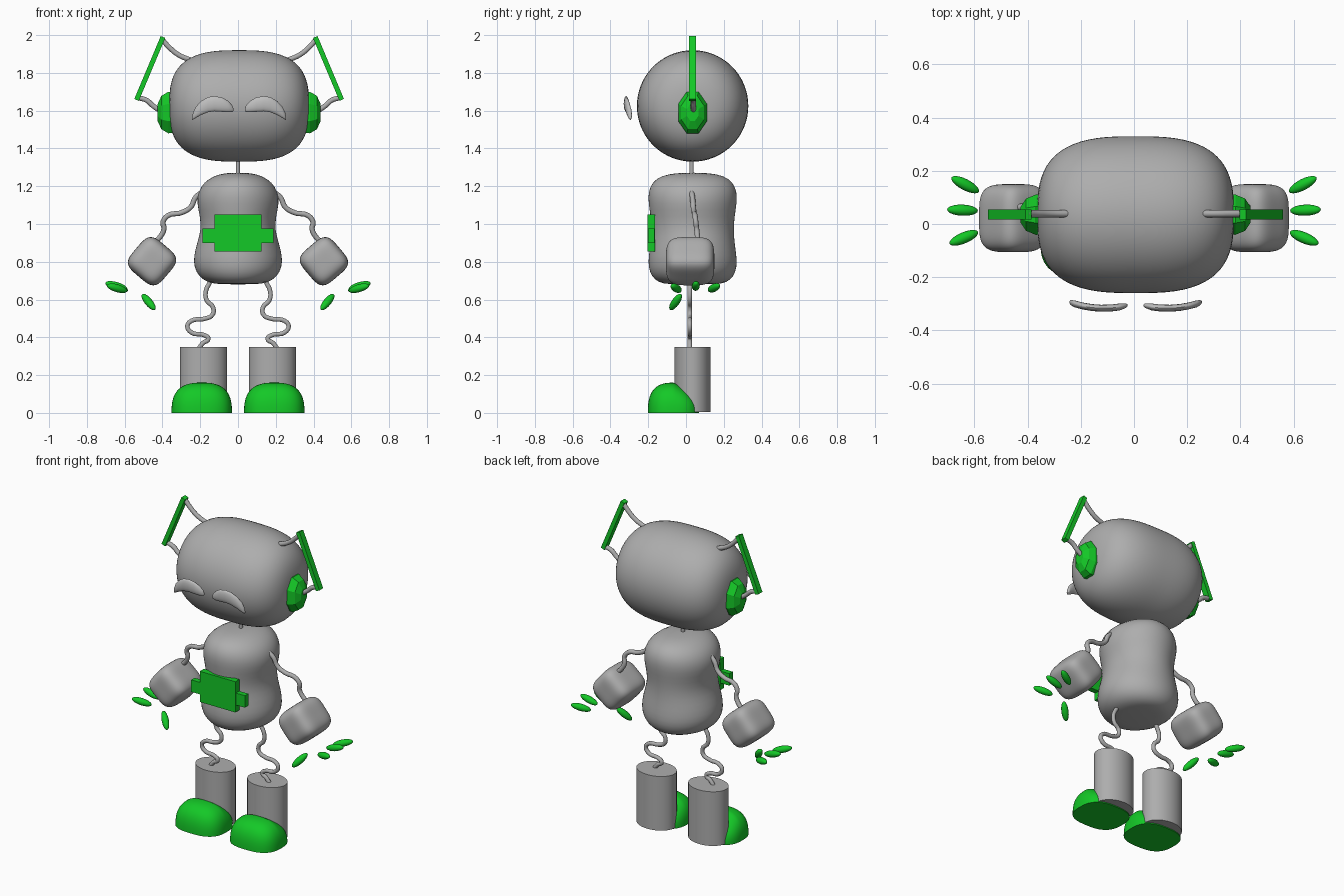
import bpy, bmesh, math
from mathutils import Vector, Matrix

cube = bpy.data.objects.get("Cube")
if cube:
    bpy.data.objects.remove(cube, do_unlink=True)


def make_material(name, rgb):
    m = bpy.data.materials.new(name)
    m.use_nodes = True
    m.diffuse_color = (*rgb, 1)
    m.node_tree.nodes["Principled BSDF"].inputs["Base Color"].default_value = (*rgb, 1)
    return m


GREY = make_material("grey", (0.42, 0.42, 0.42))
PALE = make_material("pale_grey", (0.52, 0.52, 0.52))
GREEN = make_material("green", (0.007, 0.58, 0.02))
MID_Y = 0.035      # depth of the body's axis
HEAD_X = 0.006     # slight sideways offset of the head


def finish(name, bm, mat, smooth=True):
    bmesh.ops.recalc_face_normals(bm, faces=bm.faces[:])
    mesh = bpy.data.meshes.new(name)
    bm.to_mesh(mesh)
    bm.free()
    mesh.materials.append(mat)
    obj = bpy.data.objects.new(name, mesh)
    bpy.context.collection.objects.link(obj)
    if smooth:
        bpy.ops.object.select_all(action='DESELECT')
        obj.select_set(True)
        bpy.context.view_layer.objects.active = obj
        bpy.ops.object.shade_smooth_by_angle(angle=math.radians(40))
    return obj


def loft(name, rings, mat, smooth=True):
    """Skin closed rings of points and cap both ends."""
    bm = bmesh.new()
    loops = [[bm.verts.new(p) for p in ring] for ring in rings]
    n = len(loops[0])
    for a, b in zip(loops, loops[1:]):
        for i in range(n):
            j = (i + 1) % n
            bm.faces.new((a[i], a[j], b[j], b[i]))
    bm.faces.new(loops[0])
    bm.faces.new(loops[-1])
    return finish(name, bm, mat, smooth)


def circle(n, offset=0.0):
    return [(math.cos(t), math.sin(t)) for t in
            (2 * math.pi * (i + offset) / n for i in range(n))]


def rounded(bm_power, half, round_x=False):
    """Rounded block; round_x gives a circular section along x."""
    bm = bmesh.new()
    bmesh.ops.create_cube(bm, size=2)
    bmesh.ops.subdivide_edges(bm, edges=bm.edges[:], cuts=19, use_grid_fill=True)
    for v in bm.verts:
        p = v.co.normalized()
        parts = (abs(p.x), math.hypot(p.y, p.z)) if round_x else map(abs, p)
        p /= sum(c ** bm_power for c in parts) ** (1 / bm_power)
        v.co = Vector(a * b for a, b in zip(p, half))
    return bm


def box(name, centre, size, mat, tilt=0.0):
    bm = bmesh.new()
    bmesh.ops.create_cube(bm, size=1)
    m = Matrix.Translation(centre) @ Matrix.Rotation(tilt, 4, 'Y') @ Matrix.Diagonal((*size, 1))
    bm.transform(m)
    return finish(name, bm, mat, False)


def wire(name, points, radius):
    data = bpy.data.curves.new(name, 'CURVE')
    data.dimensions = '3D'
    data.bevel_depth = radius
    data.bevel_resolution = 3
    data.resolution_u = 6
    data.use_fill_caps = True
    sp = data.splines.new('BEZIER')
    sp.bezier_points.add(len(points) - 1)
    for bp, p in zip(sp.bezier_points, points):
        bp.co = p
        bp.handle_left_type = bp.handle_right_type = 'AUTO'
    data.materials.append(GREY)
    obj = bpy.data.objects.new(name, data)
    bpy.context.collection.objects.link(obj)
    bpy.ops.object.select_all(action='DESELECT')
    obj.select_set(True)
    bpy.context.view_layer.objects.active = obj
    bpy.ops.object.convert(target='MESH')
    bpy.ops.object.shade_smooth_by_angle(angle=math.radians(40))


def finger(name, centre, direction):
    bm = bmesh.new()
    bmesh.ops.create_uvsphere(bm, u_segments=16, v_segments=10, radius=1)
    turn = Vector(direction).to_track_quat('Z', 'Y').to_matrix().to_4x4()
    bm.transform(Matrix.Translation(centre) @ turn @ Matrix.Diagonal((0.021, 0.021, 0.06, 1)))
    finish(name, bm, GREEN)


# Head and neck
head = rounded(2.9, (0.37, 0.295, 0.295), True)
head.transform(Matrix.Translation((HEAD_X, MID_Y, 1.625)))
finish("head", head, GREY)
wire("neck", [(0, 0.03, 1.24), (0, 0.03, 1.36)], 0.011)

# Torso: height, half width, half depth
profile = [(0.68, 0.10, 0.13), (0.69, 0.16, 0.18), (0.72, 0.207, 0.217),
           (0.77, 0.234, 0.236), (0.83, 0.236, 0.234), (0.90, 0.217, 0.223),
           (0.97, 0.196, 0.218), (1.04, 0.202, 0.223), (1.11, 0.219, 0.235),
           (1.17, 0.212, 0.236), (1.22, 0.182, 0.215), (1.255, 0.13, 0.17), (1.272, 0.06, 0.08)]
torso = loft("torso", [[(c * rx, MID_Y + s * ry, z) for c, s in circle(32)]
                       for z, rx, ry in profile], GREY)
torso.modifiers.new("soften", 'SUBSURF').levels = 1
torso.modifiers["soften"].render_levels = 1

# Belly plate
box("belly_plate", (0, -0.185, 0.952), (0.25, 0.04, 0.195), GREEN)
box("belly_plate_bar", (0, -0.183, 0.938), (0.378, 0.034, 0.076), GREEN)

for side, s in (("left", 1), ("right", -1)):
    def at(points, y, ox=0.0):
        return [(ox + s * x, y, z) for x, z in points]

    # Ear pad: faceted dome
    loft(side + "_ear_pad",
         [[(HEAD_X + s * x, MID_Y + 0.082 * r * a, 1.59 + 0.119 * r * b) for a, b in circle(8, 0.5)]
          for x, r in ((0.33, 0.95), (0.375, 1), (0.412, 0.8), (0.432, 0.4))], GREEN, False)

    # Antenna bar with its two wires
    top, low = Vector((0.403, 1.99)), Vector((0.543, 1.657))
    mid, run = (top + low) / 2, top - low
    box(side + "_antenna_bar", (HEAD_X + s * mid.x, MID_Y, mid.y), (0.026, 0.038, run.length),
        GREEN, s * math.atan2(run.x, run.y))
    wire(side + "_antenna_upper_wire",
         at([(0.41, 1.98), (0.37, 1.935), (0.32, 1.895), (0.25, 1.865)], MID_Y + 0.004, HEAD_X), 0.014)
    wire(side + "_antenna_lower_wire",
         at([(0.54, 1.67), (0.49, 1.655), (0.455, 1.625), (0.41, 1.595)], MID_Y + 0.004, HEAD_X), 0.014)

    # Crescent eye: x, lower edge, upper edge, depth
    outline = [(0.030, 1.598, 1.612), (0.036, 1.594, 1.628), (0.06, 1.592, 1.653),
               (0.09, 1.594, 1.67), (0.13, 1.597, 1.677), (0.165, 1.592, 1.672),
               (0.20, 1.578, 1.652), (0.23, 1.561, 1.62), (0.244, 1.553, 1.59), (0.249, 1.551, 1.566)]
    rings = []
    for x, lo, hi in outline:
        half = (hi - lo) / 2
        bow = -0.317 + 0.02 * ((x - 0.12) / 0.12) ** 2
        rings.append([(HEAD_X + s * x, bow + a * min(0.013, half * 0.5), (lo + hi) / 2 + b * half)
                      for a, b in circle(16)])
    loft(side + "_eye", rings, PALE)

    # Wavy arm
    arm = [(0.19, 1.17), (0.225, 1.14), (0.25, 1.09), (0.30, 1.06), (0.37, 1.045), (0.397, 1.01),
           (0.392, 0.975), (0.41, 0.935), (0.445, 0.90)]
    wire(side + "_arm", [(s * x, 0.03 + 0.035 * i / 8, z) for i, (x, z) in enumerate(arm)], 0.014)

    # Hand, fingers and thumb
    hand = rounded(3.9, (0.108, 0.128, 0.108))
    hand.transform(Matrix.Translation((s * 0.455, 0.022, 0.803))
                   @ Matrix.Rotation(s * math.radians(45 + 4.5), 4, 'Y'))
    finish(side + "_hand", hand, GREY)
    for i, (x, y, z, fan) in enumerate([(0.64, -0.052, 0.66, -0.42), (0.645, 0.052, 0.672, 0.04),
                                        (0.635, 0.148, 0.662, 0.52)]):
        finger(f"{side}_finger_{i + 1}", (s * x, y, z), (s, fan, 0.28))
    finger(side + "_thumb", (s * 0.473, -0.055, 0.587), (-s * 0.07, -0.06, -0.085))

    # Wavy leg
    leg = [(0.125, 0.76), (0.145, 0.70), (0.171, 0.64), (0.165, 0.595), (0.133, 0.56), (0.135, 0.52),
           (0.18, 0.498), (0.245, 0.488), (0.268, 0.46), (0.245, 0.425), (0.18, 0.412),
           (0.157, 0.392), (0.185, 0.37), (0.212, 0.335)]
    wire(side + "_leg", at(leg, 0.02), 0.0125)

    # Boot shaft
    loft(side + "_boot_shaft", [[(s * 0.182 + 0.125 * a, MID_Y + 0.096 * b, z) for a, b in circle(40)]
                                for z in (0.006, 0.35)], GREY)

    # Boot toe: half of a rounded block, falling away towards the heel
    toe = rounded(2.7, (0.16, 0.136, 0.16))
    bmesh.ops.bisect_plane(toe, geom=toe.verts[:] + toe.edges[:] + toe.faces[:],
                           plane_co=(0, 0, 0), plane_no=(0, 0, 1), clear_inner=True)
    bmesh.ops.holes_fill(toe, edges=[e for e in toe.edges if e.is_boundary])
    for v in toe.verts:
        v.co.z *= 1 - 0.4 * max(0, v.co.y / 0.136)
    toe.transform(Matrix.Translation((s * 0.192, -0.066, 0)))
    finish(side + "_boot_toe", toe, GREEN)
